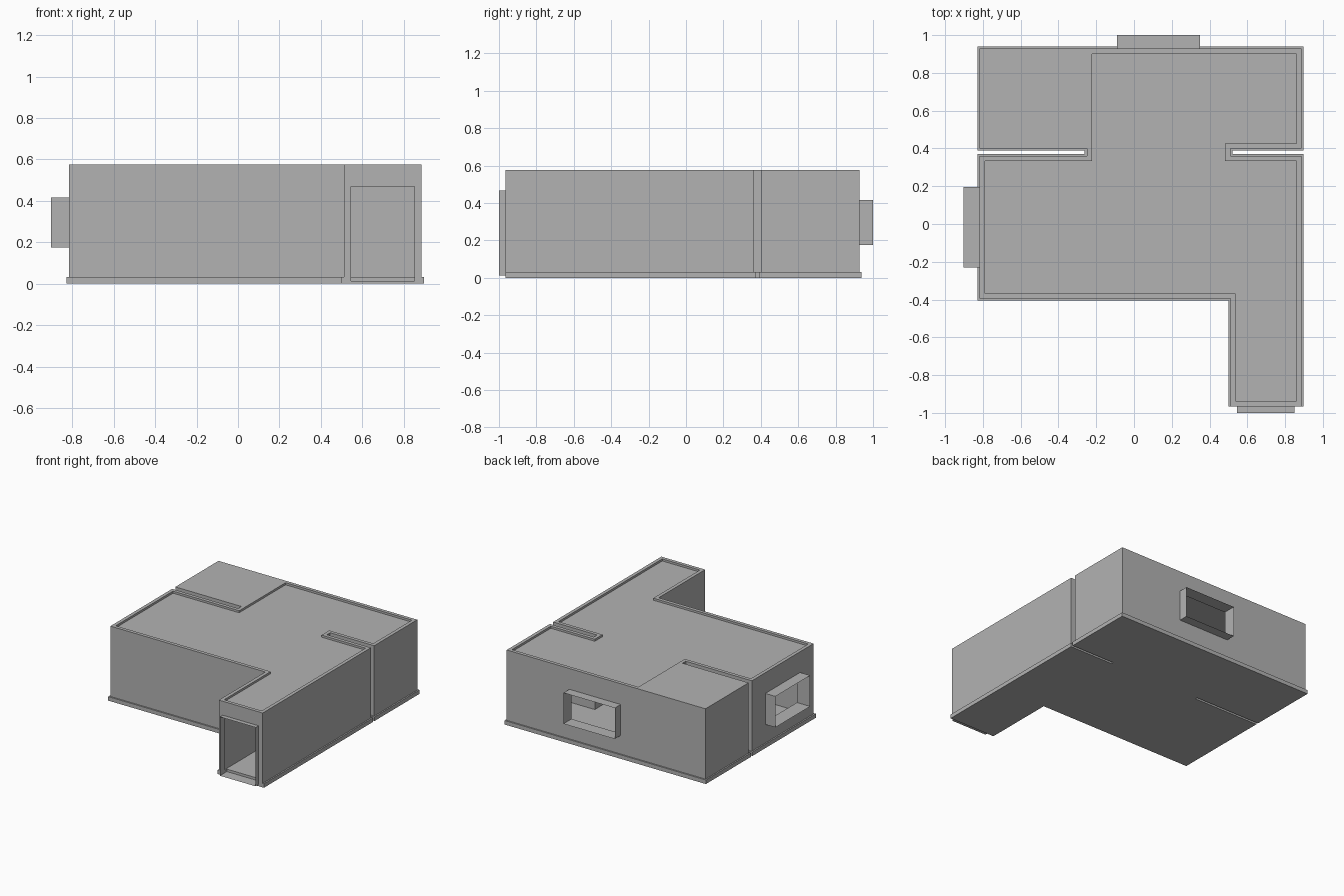
import bpy, bmesh
from mathutils import Vector

cube = bpy.data.objects.get("Cube")
if cube:
    bpy.data.objects.remove(cube, do_unlink=True)

grey = bpy.data.materials.new("plain_grey")
grey.use_nodes = True
tone = (0.45, 0.45, 0.45, 1)
grey.diffuse_color = tone
grey.node_tree.nodes["Principled BSDF"].inputs["Base Color"].default_value = tone

SLAB_TOP, ROOF_TOP, WALL_TOP = 0.031, 0.56, 0.576
FRONT, BACK, LEFT, RIGHT = -0.965, 0.928, -0.817, 0.887

# Wall footprint, counter-clockwise, with a narrow slot on each side
footprint = [Vector(p) for p in (
    (LEFT, -0.395), (0.511, -0.395), (0.511, FRONT), (RIGHT, FRONT),
    (RIGHT, 0.36), (0.51, 0.36), (0.51, 0.4), (RIGHT, 0.4),
    (RIGHT, BACK), (LEFT, BACK), (LEFT, 0.4), (-0.25, 0.4),
    (-0.25, 0.36), (LEFT, 0.36))]


def offset(points, d):
    """Move a right-angled outline inward by d."""
    result = []
    for i, p in enumerate(points):
        a = (p - points[i - 1]).normalized()
        b = (points[(i + 1) % len(points)] - p).normalized()
        result.append(p + d * Vector((-a.y - b.y, a.x + b.x)))
    return result


def finish(name, bm):
    bmesh.ops.recalc_face_normals(bm, faces=bm.faces)
    mesh = bpy.data.meshes.new(name)
    bm.to_mesh(mesh)
    bm.free()
    mesh.materials.append(grey)
    obj = bpy.data.objects.new(name, mesh)
    bpy.context.collection.objects.link(obj)
    return obj


def loop(bm, points, z):
    return [bm.verts.new((p[0], p[1], z)) for p in points]


def bridge(bm, a, b):
    for i in range(len(a)):
        j = (i + 1) % len(a)
        bm.faces.new((a[i], a[j], b[j], b[i]))


def prism(name, points, z0, z1):
    bm = bmesh.new()
    low, high = loop(bm, points, z0), loop(bm, points, z1)
    bridge(bm, low, high)
    bm.faces.new(low)
    bm.faces.new(high)
    return finish(name, bm)


def box(name, x0, x1, y0, y1, z0, z1):
    return prism(name, ((x0, y0), (x1, y0), (x1, y1), (x0, y1)), z0, z1)


def sleeve(name, axis, depth, span, heights):
    """Open rectangular surround running along x or y."""
    bm = bmesh.new()
    rings = []
    for d in depth:
        ring = []
        for s, h in ((0, 0), (1, 0), (1, 1), (0, 1)):
            xy = (d, span[s]) if axis == "x" else (span[s], d)
            ring.append(bm.verts.new((*xy, heights[h])))
        rings.append(ring)
    bridge(bm, *rings)
    return finish(name, bm)


def cut(obj, cutter):
    mod = obj.modifiers.new("opening", "BOOLEAN")
    mod.operation = "DIFFERENCE"
    mod.solver = "EXACT"
    mod.object = cutter
    bpy.context.view_layer.objects.active = obj
    bpy.ops.object.modifier_apply(modifier=mod.name)


# Base slab, slightly wider than the walls but flush at the doorway
slab_outline = offset(footprint, -0.011)
for p in slab_outline:
    p.y = max(p.y, FRONT)
slab = prism("base_slab", slab_outline, 0, SLAB_TOP)

# Hollow walls
inner = offset(footprint, 0.027)
bm = bmesh.new()
rings = [loop(bm, footprint, SLAB_TOP), loop(bm, footprint, WALL_TOP),
         loop(bm, inner, WALL_TOP), loop(bm, inner, SLAB_TOP)]
for i in range(4):
    bridge(bm, rings[i], rings[(i + 1) % 4])
walls = finish("walls", bm)

# Sunken roof and the flush cap over the back corner room
prism("sunken_roof", inner, ROOF_TOP - 0.02, ROOF_TOP)
box("corner_roof_cap", inner[9].x, inner[11].x, inner[11].y, inner[9].y,
    ROOF_TOP, WALL_TOP)

# Doorway and windows: an opening through the wall and a projecting surround
openings = (
    ("door", "y", FRONT, -1, (0.545, 0.851), (0.012, 0.468)),
    ("back_window", "y", BACK, 1, (-0.09, 0.35), (0.175, 0.415)),
    ("side_window", "x", LEFT, -0.903, (-0.23, 0.195), (0.175, 0.415)))
for name, axis, wall, tip, span, heights in openings:
    sign = 1 if tip > wall else -1
    depth = sorted((wall - sign * 0.05, tip + sign * 0.1))
    xy = (*depth, *span) if axis == "x" else (*span, *depth)
    cutter = box(name + "_cutter", *xy, *heights)
    cutter.hide_render = True
    cut(walls, cutter)
    if name == "door":
        cut(slab, cutter)
    bpy.data.objects.remove(cutter, do_unlink=True)
    sleeve(name + "_surround", axis, (wall, tip), span, heights)
